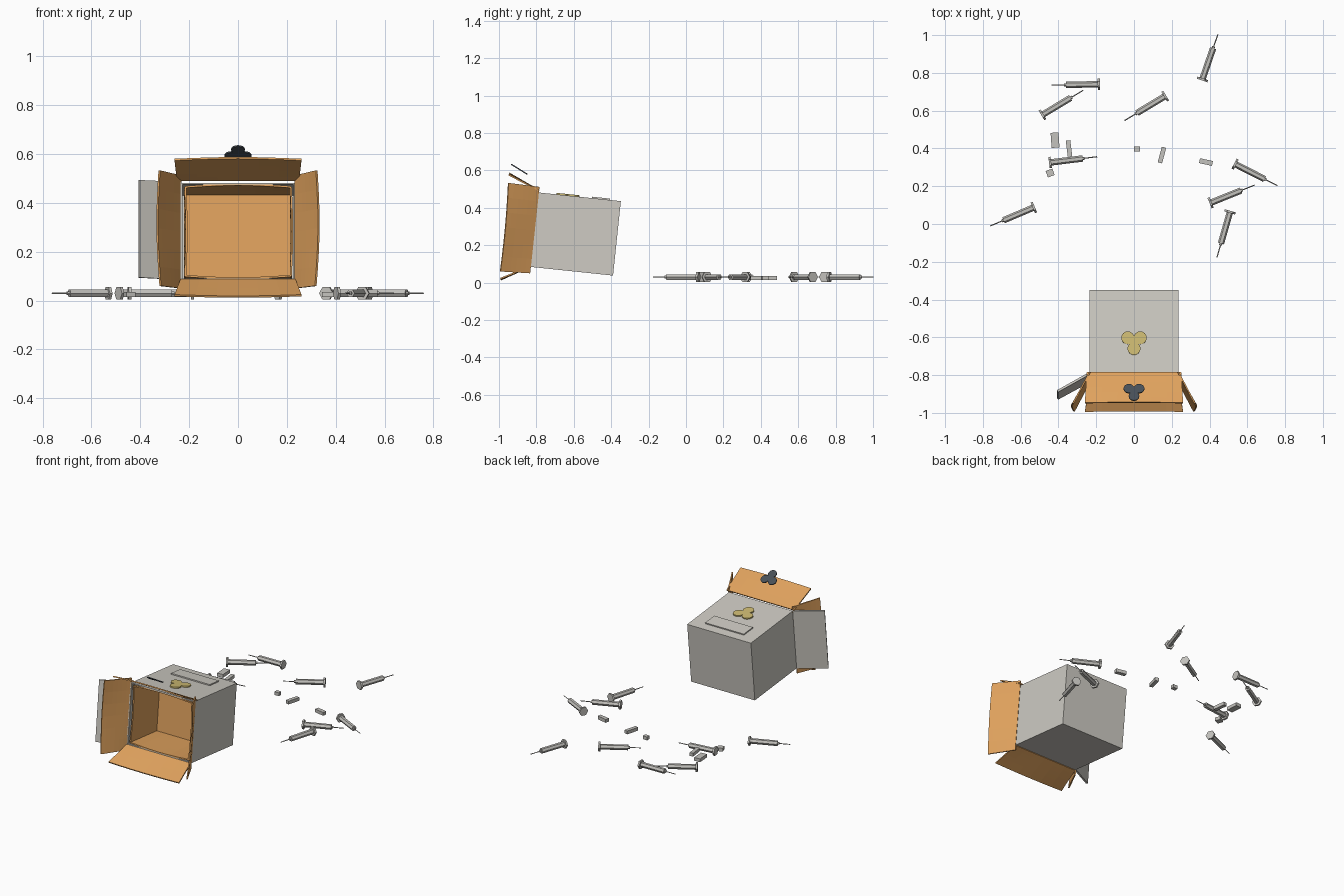
import bpy, bmesh, math
from mathutils import Matrix, Vector

cube = bpy.data.objects.get("Cube")
if cube:
    bpy.data.objects.remove(cube, do_unlink=True)


def material(name, rgb):
    m = bpy.data.materials.new(name)
    m.use_nodes = True
    m.diffuse_color = (*rgb, 1)
    m.node_tree.nodes["Principled BSDF"].inputs["Base Color"].default_value = (*rgb, 1)
    return m


GREY = material("pale grey", (0.62, 0.60, 0.55))
STEEL = material("syringe grey", (0.55, 0.54, 0.51))
ORANGE = material("cardboard orange", (0.74, 0.36, 0.11))
GOLD = material("dull gold", (0.62, 0.50, 0.17))
SLATE = material("dark slate", (0.065, 0.08, 0.095))

# Tilted frame shared by everything fixed to the box
FRAME = Matrix.Translation((0, -0.59, 0.26)) @ Matrix.Rotation(math.radians(-6), 4, 'X')
HALF_W, HALF_D, HALF_H = 0.235, 0.222, 0.2


def add_object(name, bm, mat, matrix=Matrix()):
    bmesh.ops.recalc_face_normals(bm, faces=bm.faces)
    mesh = bpy.data.meshes.new(name)
    bm.to_mesh(mesh)
    bm.free()
    mesh.materials.append(mat)
    obj = bpy.data.objects.new(name, mesh)
    obj.matrix_world = matrix
    bpy.context.collection.objects.link(obj)
    return obj


def thicken(obj, thickness, offset=0):
    mod = obj.modifiers.new("thickness", 'SOLIDIFY')
    mod.thickness = thickness
    mod.offset = offset


def block(name, size, mat, matrix):
    bm = bmesh.new()
    bmesh.ops.create_cube(bm, size=1, matrix=Matrix.Diagonal((*size, 1)))
    return add_object(name, bm, mat, matrix)


def sheet(name, corners, mat, bow=0, thickness=0.008, matrix=Matrix(), n=6):
    """Bent panel: corners run hinge start, hinge end, free end, free start."""
    a, b, c, d = (Vector(p) for p in corners)
    normal = (b - a).cross(d - a).normalized()
    bm = bmesh.new()
    rows = []
    for j in range(n + 1):
        v = j / n
        row = []
        for i in range(n + 1):
            u = i / n
            p = a.lerp(b, u).lerp(d.lerp(c, u), v)
            row.append(bm.verts.new(p + normal * bow * math.sin(math.pi * u) * v))
        rows.append(row)
    for low, high in zip(rows, rows[1:]):
        for i in range(n):
            bm.faces.new((low[i], low[i + 1], high[i + 1], high[i]))
    thicken(add_object(name, bm, mat, matrix), thickness)


def trefoil(name, mat, matrix, reach=0.038, radius=0.034, height=0.008):
    """Three-lobed plate, one lobe pointing to the front."""
    bm = bmesh.new()
    ring = []
    for i in range(60):
        phi = (i % 20 - 10) * math.tau / 60
        r = reach * math.cos(phi) + math.sqrt(radius ** 2 - (reach * math.sin(phi)) ** 2)
        t = i * math.tau / 60 + math.radians(-30)
        ring.append(bm.verts.new((r * math.cos(t), r * math.sin(t), -height / 2)))
    face = bm.faces.new(ring)
    top = bmesh.ops.extrude_face_region(bm, geom=[face])["geom"]
    verts = [g for g in top if isinstance(g, bmesh.types.BMVert)]
    bmesh.ops.translate(bm, verts=verts, vec=(0, 0, height))
    add_object(name, bm, mat, matrix)


# Outer box, open at the front
bm = bmesh.new()
bmesh.ops.create_cube(bm, size=2, matrix=Matrix.Diagonal((HALF_W, HALF_D, HALF_H, 1)))
bm.normal_update()
bmesh.ops.delete(bm, geom=[f for f in bm.faces if f.normal.y < -0.9], context='FACES_ONLY')
thicken(add_object("box_shell", bm, GREY, FRAME), 0.01, -1)

# Inner liner: four bowed walls and a back panel
lx, lz, back, front = 0.216, 0.183, 0.06, -0.222
for s, side in ((-1, "right"), (1, "left")):
    sheet("liner_wall_" + side, [(s * lx, back, -lz), (s * lx, back, lz),
          (s * lx, front, lz), (s * lx, front, -lz)], ORANGE, 0.006, matrix=FRAME)
for s, side in ((-1, "bottom"), (1, "top")):
    sheet("liner_wall_" + side, [(-lx, back, s * lz), (lx, back, s * lz),
          (lx, front, s * lz), (-lx, front, s * lz)], ORANGE, -0.01 * s, matrix=FRAME)
sheet("liner_back", [(-lx, back, -lz), (lx, back, -lz), (lx, back, lz), (-lx, back, lz)],
      ORANGE, matrix=FRAME)

# Open cardboard flaps
for s, side in ((-1, "right"), (1, "left")):
    sheet("side_flap_" + side, [(s * 0.235, -0.835, 0.05), (s * 0.235, -0.785, 0.512),
          (s * 0.322, -0.95, 0.533), (s * 0.318, -0.993, 0.06)], ORANGE, 0.012 * s)
sheet("top_flap", [(-0.25, -0.785, 0.492), (0.25, -0.785, 0.492),
      (0.26, -0.948, 0.577), (-0.26, -0.948, 0.577)], ORANGE, -0.008)
sheet("bottom_flap", [(-0.235, -0.835, 0.085), (0.235, -0.835, 0.085),
      (0.26, -0.993, 0.021), (-0.26, -0.993, 0.021)], ORANGE, 0.006)

# Grey door swung open
sheet("door", [(-0.235, -0.832, 0.085), (-0.235, -0.79, 0.485),
      (-0.405, -0.885, 0.493), (-0.405, -0.925, 0.094)], GREY, thickness=0.012, n=1)

# Raised details on the lid, and the loose trefoil cutout
block("lid_plate", (0.285, 0.096, 0.009), GREY,
      FRAME @ Matrix.Translation((0, 0.115, HALF_H + 0.003)))
trefoil("lid_trefoil", GOLD, FRAME @ Matrix.Translation((0, -0.053, HALF_H + 0.004)))
trefoil("loose_trefoil", SLATE, Matrix.Translation((0, -0.885, 0.602))
        @ Matrix.Rotation(math.radians(-32), 4, 'X') @ Matrix.Scale(0.82, 4))


# Syringes lying around: flange, barrel, hub and needle along local x
def syringe_mesh():
    bm = bmesh.new()
    parts = [(0, 0.012, 0.03, 6), (0.01, 0.18, 0.017, 6),
             (0.178, 0.19, 0.008, 6), (0.185, 0.257, 0.003, 4)]
    for start, end, r, sides in parts:
        place = Matrix.Translation(((start + end) / 2, 0, 0)) @ Matrix.Rotation(math.pi / 2, 4, 'Y')
        bmesh.ops.create_cone(bm, cap_ends=True, segments=sides, radius1=r, radius2=r,
                              depth=end - start, matrix=place)
    return bm


syringes = [(0.36, 0.76, 71), (-0.18, 0.74, 181), (-0.49, 0.575, 31), (0.17, 0.68, 211),
            (-0.45, 0.325, 7), (0.53, 0.32, -27), (0.4, 0.11, 22), (0.51, 0.07, 254),
            (-0.525, 0.09, 203)]
for i, (x, y, angle) in enumerate(syringes):
    add_object("syringe_" + str(i + 1), syringe_mesh(), STEEL,
               Matrix.Translation((x, y, 0.03)) @ Matrix.Rotation(math.radians(angle), 4, 'Z'))

# Small loose blocks: position, turn, length, width
scraps = [(-0.418, 0.444, 94, 0.08, 0.042), (-0.344, 0.4, 97, 0.085, 0.024),
          (-0.444, 0.27, 20, 0.038, 0.036), (0.016, 0.397, 0, 0.032, 0.026),
          (0.148, 0.365, 75, 0.085, 0.024), (0.381, 0.328, -12, 0.07, 0.026)]
for i, (x, y, angle, length, width) in enumerate(scraps):
    block("scrap_" + str(i + 1), (length, width, 0.022), STEEL,
          Matrix.Translation((x, y, 0.025)) @ Matrix.Rotation(math.radians(angle), 4, 'Z'))
